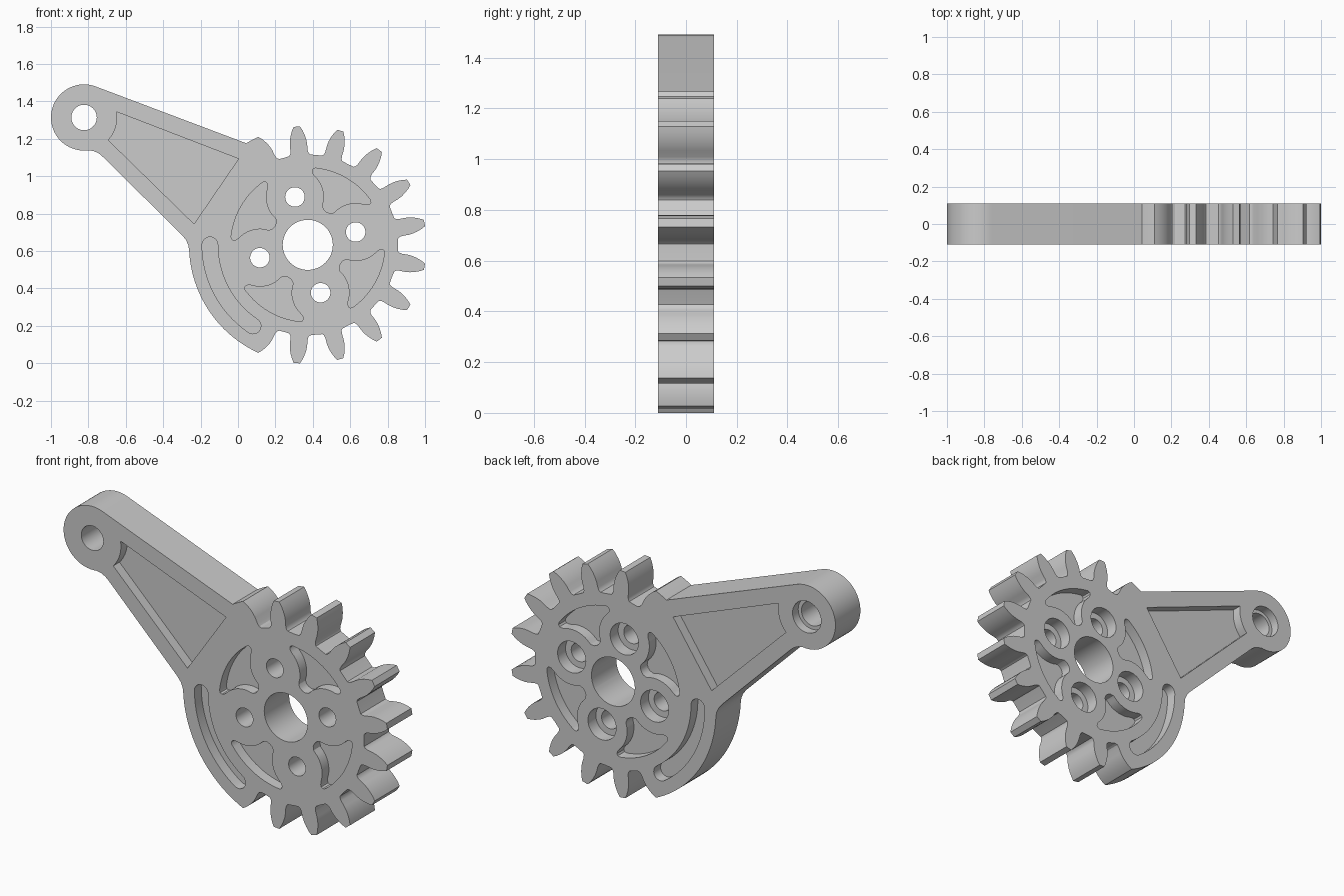
import bpy, bmesh
from math import sin, cos, radians, degrees

if "Cube" in bpy.data.objects:
    bpy.data.objects.remove(bpy.data.objects["Cube"])

HUB = (0.373, 0.633)      # gear centre (x, z)
EYE = (-0.823, 1.314)     # arm end centre
TIP, HALF = 0.635, 0.11   # gear tip radius, half thickness
PITCH = 360 / 17


def polar(c, r, deg):
    return (c[0] + r * cos(radians(deg)), c[1] + r * sin(radians(deg)))


def arc(c, r, a0, a1, n=12):
    return [polar(c, r, a0 + (a1 - a0) * i / n) for i in range(n + 1)]


def circle(c, r, n=48):
    return arc(c, r, 0, 360, n)[:-1]


def prism(bm, pts, y0, y1):
    """Extrude an x-z outline from y0 to y1."""
    face = bm.faces.new([bm.verts.new((x, y0, z)) for x, z in pts])
    new = bmesh.ops.extrude_face_region(bm, geom=[face])["geom"]
    for v in new:
        if isinstance(v, bmesh.types.BMVert):
            v.co.y = y1


def make_object(name, bm):
    bmesh.ops.recalc_face_normals(bm, faces=bm.faces[:])
    me = bpy.data.meshes.new(name)
    bm.to_mesh(me)
    bm.free()
    ob = bpy.data.objects.new(name, me)
    bpy.context.collection.objects.link(ob)
    return ob


# Tooth flank: radius and half width, from root to tip
FLANK = [(0.484, 0.056), (0.492, 0.049), (0.508, 0.046), (0.54, 0.0465), (0.565, 0.044),
         (0.59, 0.0375), (0.615, 0.028), (TIP, 0.017)]


def flank(axis, side, k=1.0):
    return [polar(HUB, r, axis + side * degrees(k * w / r)) for r, w in FLANK]


# Outer outline: teeth, arm, round eye, plain rim
last = 5.5 * PITCH
outline = flank(-last, 1, 1.2)[::-1]
for i in range(10):
    a = (i - 4.5) * PITCH
    outline += [polar(HUB, 0.482, a - PITCH / 2)]
    outline += flank(a, -1) + flank(a, 1)[::-1]
outline += [polar(HUB, 0.482, last - PITCH / 2)]
outline += flank(last, -1, 1.2)
outline += arc(HUB, TIP, last, 121.2, 3)
outline += arc(EYE, 0.177, 69.1, 278, 36)
outline += [(-0.770, 1.134), (-0.743, 1.121), (-0.722, 1.103), (-0.30, 0.686),
            (-0.278, 0.659), (-0.265, 0.630)]
outline += arc(HUB, TIP, 183, 360 - last, 20)
bm = bmesh.new()
prism(bm, outline, -HALF, HALF)
body = make_object("gear_arm", bm)

# Pocket outlines: arm panel, curved slot, four petals
panel = arc(EYE, 0.177, -43, 9.7, 8) + [(0.003, 1.093), (-0.235, 0.745)]
slot = (arc(HUB, 0.565, 180, 236, 24) + arc(polar(HUB, 0.523, 236), 0.042, 236, 416)[1:-1]
        + arc(HUB, 0.481, 236, 180, 24) + arc(polar(HUB, 0.523, 180), 0.042, 0, 180)[1:-1])
half = [(0.202, 0.0), (0.205, 0.018), (0.217, 0.034), (0.232, 0.040)]
half += arc((0.187, 0.187), 0.155, -68, -12, 8)
half += [(0.345, 0.168), (0.354, 0.177), (0.366, 0.178), (0.376, 0.169)]
half += arc((0, 0), 0.412, 22, 0, 6)
petal = half + [(u, -v) for u, v in half[-2:0:-1]]


def turned(pts, deg):
    c, s = cos(radians(deg)), sin(radians(deg))
    return [(HUB[0] + u * c - v * s, HUB[1] + u * s + v * c) for u, v in pts]


pockets = [(panel, 0.055), (slot, 0.06)]
pockets += [(turned(petal, 60 + 90 * i), 0.06) for i in range(4)]
bolts = [polar(HUB, 0.265, 15 + 90 * i) for i in range(4)]

# Cutter for pockets on both sides and through holes
bm = bmesh.new()
for pts, depth in pockets:
    for side in (-1, 1):
        prism(bm, pts, side * (HALF - depth), side * (HALF + 0.1))
for c, r in [(HUB, 0.134), (EYE, 0.068)] + [(b, 0.052) for b in bolts]:
    prism(bm, circle(c, r), -0.3, 0.3)
pocket_cutter = make_object("pocket_cutter", bm)

# Cutter for the wider hole mouths on the back
bm = bmesh.new()
for c in bolts:
    prism(bm, circle(c, 0.087), HALF - 0.07, 0.3)
prism(bm, circle(EYE, 0.088), HALF - 0.05, 0.3)
mouth_cutter = make_object("mouth_cutter", bm)

bpy.context.view_layer.objects.active = body
body.select_set(True)
for cutter in (pocket_cutter, mouth_cutter):
    cutter.hide_render = True
    mod = body.modifiers.new(cutter.name, "BOOLEAN")
    mod.operation, mod.solver, mod.object = "DIFFERENCE", "EXACT", cutter
    bpy.ops.object.modifier_apply(modifier=mod.name)
    bpy.data.objects.remove(cutter)
bpy.ops.object.shade_smooth_by_angle(angle=radians(30))
